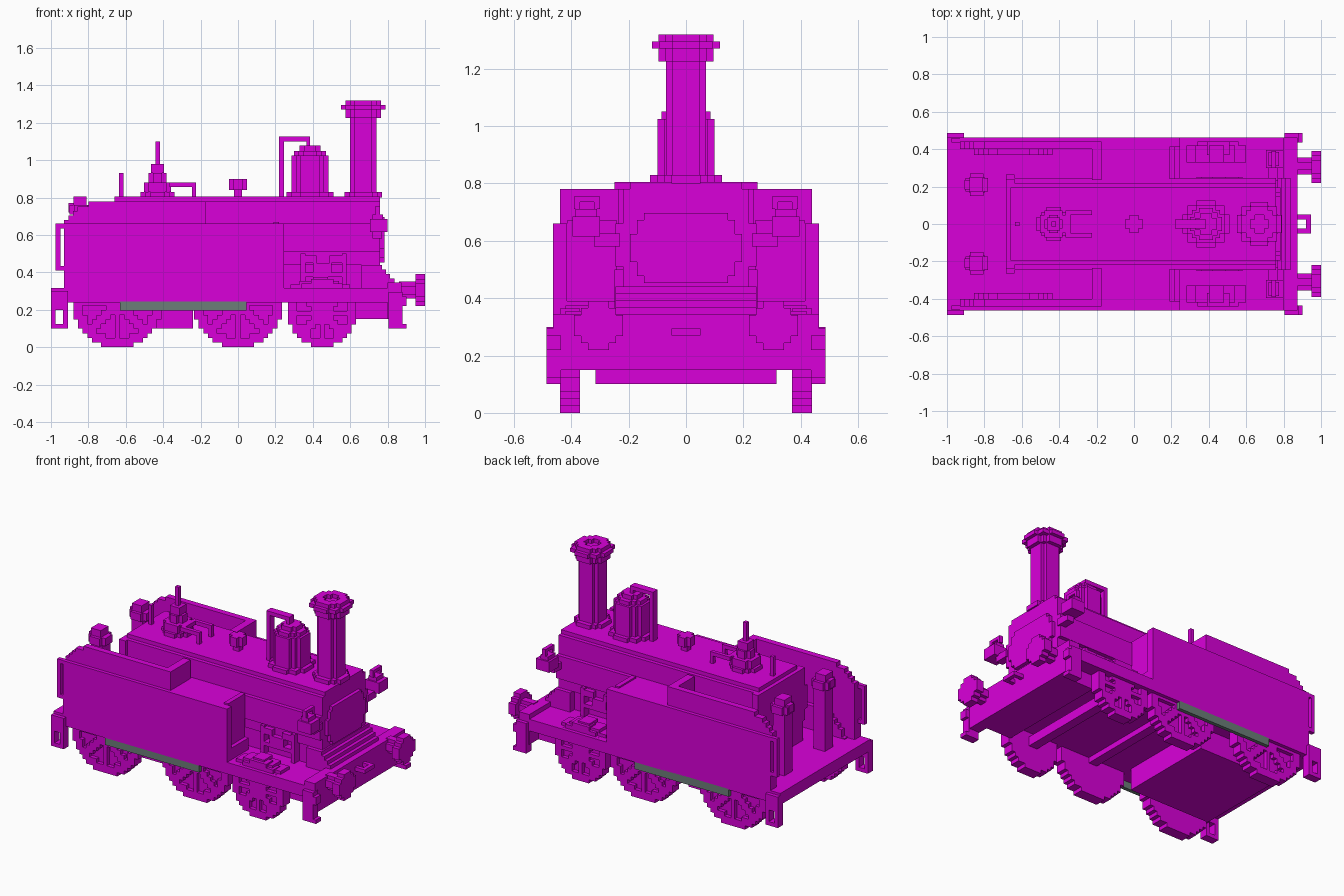
import bpy, bmesh, math

cube = bpy.data.objects.get("Cube")
if cube:
    bpy.data.objects.remove(cube, do_unlink=True)

V = 0.0244  # edge of one small block


def material(name, rgb):
    m = bpy.data.materials.new(name)
    m.use_nodes = True
    c = (*rgb, 1)
    m.diffuse_color = c
    m.node_tree.nodes["Principled BSDF"].inputs["Base Color"].default_value = c
    return m


MAGENTA = material("magenta", (0.70, 0.0, 0.70))
GREY = material("grey_green", (0.15, 0.21, 0.19))


def build(name, boxes, mat=MAGENTA):
    """One object from boxes given as (x0, x1, y0, y1, z0, z1)."""
    bm = bmesh.new()
    for x0, x1, y0, y1, z0, z1 in boxes:
        vs = bmesh.ops.create_cube(bm, size=1)["verts"]
        for v in vs:
            v.co = ((x0 + x1) / 2 + v.co.x * (x1 - x0),
                    (y0 + y1) / 2 + v.co.y * (y1 - y0),
                    (z0 + z1) / 2 + v.co.z * (z1 - z0))
    me = bpy.data.meshes.new(name)
    bm.to_mesh(me)
    bm.free()
    me.materials.append(mat)
    ob = bpy.data.objects.new(name, me)
    bpy.context.collection.objects.link(ob)
    return ob


def both(name, boxes, mat=MAGENTA):
    """Build on the +y side and mirror across y."""
    build(name + "_far", boxes, mat)
    build(name + "_near", [(a, b, -d, -c, e, f) for a, b, c, d, e, f in boxes], mat)


def blocks(axis, cu, cv, r, d0, d1, test):
    """Blocky slab: runs of cells around (cu, cv) where test(u, v) holds."""
    n = max(1, round(2 * r / V))
    s = 2 * r / n
    out = []
    for j in range(n):
        v = -r + (j + .5) * s
        start = None
        for i in range(n + 1):
            inside = i < n and test(-r + (i + .5) * s, v)
            if inside and start is None:
                start = i
            elif not inside and start is not None:
                a, b = cu - r + start * s, cu - r + i * s
                c, d = cv + v - s / 2, cv + v + s / 2
                out.append({"x": (d0, d1, a, b, c, d), "y": (a, b, d0, d1, c, d),
                            "z": (a, b, c, d, d0, d1)}[axis])
                start = None
    return out


def disc(axis, cu, cv, r, d0, d1, hole=0):
    return blocks(axis, cu, cv, r, d0, d1, lambda u, v: hole <= math.hypot(u, v) <= r)


def turned(x, y, rings):
    """Stack of blocky discs (radius, z0, z1)."""
    return [b for r, a, c in rings for b in disc("z", x, y, r, a, c)]


# Wheels: solid disc with raised rim, hub and spokes
def wheel(name, x, r):
    def raised(u, v):
        d = math.hypot(u, v)
        if d > r:
            return False
        step = math.pi / 4
        ang = math.atan2(v, u)
        off = abs(ang - round(ang / step) * step)
        return d > r - 0.05 or d < 0.06 or d * math.sin(off) < 0.018
    both(name, disc("y", x, r, r, 0.37, 0.415) + blocks("y", x, r, r, 0.415, 0.44, raised))
    build(name + "_axle", [(x - .03, x + .03, -.38, .38, r - .03, r + .03)])


wheel("rear_wheel", -0.645, 0.235)
wheel("middle_wheel", 0.0, 0.235)
wheel("front_wheel", 0.45, 0.182)
both("coupling_rod", [(-.63, .045, .44, .463, .195, .245)], GREY)

# Chassis
build("footplate", [(-1, .87, -.463, .463, .24, .315)])
build("ash_pan", [(-.82, -.24, -.315, .315, .1, .25)])
build("front_frame", [(.62, .86, -.37, .37, .15, .25)])
build("buffer_beam", [(.80, .875, -.463, .463, .15, .345)])
both("rear_step", [(-1, -.975, .435, .487, .1, .3), (-.935, -.91, .435, .487, .1, .3),
                   (-1, -.91, .435, .487, .1, .125), (-1, -.91, .435, .487, .2, .3)])
both("front_step", [(.805, .88, .435, .487, .125, .295), (.805, .9, .435, .487, .1, .125),
                    (.805, .9, .435, .487, .22, .27)])
both("buffer", disc("x", .31, .305, .045, .86, .96) + disc("x", .305, .305, .085, .95, 1.0))
build("coupling", [(.87, .945, -.05, -.025, .27, .295), (.87, .945, .025, .05, .27, .295),
                   (.92, .945, -.05, .05, .27, .295)])

# Boiler from stacked layers (half width, z0, z1)
LAYERS = [(.20, .31, .44), (.22, .44, .51), (.245, .51, .66),
          (.22, .66, .78), (.195, .78, .805)]
build("boiler", [(-.66, .76, -w, w, a, b) for w, a, b in LAYERS])
build("boiler_back_rim", [(-.685, -.64, -w - .02, w + .02, a, b) for w, a, b in LAYERS[:-1]])
build("smokebox_door", blocks("x", 0, .575, .195, .75, .782,
      lambda u, v: math.hypot(u / .2, v / .15) < 1 and abs(v) < .115))
build("smokebox_saddle", [(.66, .77 + .022 * i, -.245, .245, .31, .44 - .024 * i)
                          for i in range(5)])

# Side tanks, open bunkers and cab side walls
both("side_tank", [(-.2, .20, .24, .463, .31, .66), (-.93, .2, .415, .463, .31, .66),
                   (.19, .245, .24, .463, .31, .39), (.19, .245, .415, .463, .39, .66),
                   (.19, .22, .24, .415, .39, .67)])
both("bunker_wall", [(-.93 + V * i, -.2, .40, .44, .31 if i == 0 else .64 + V * i,
                      .68 + V * i) for i in range(4)] +
     [(-.80, -.2, .40, .44, .72, .78), (-.225, -.175, .235, .44, .6, .78)])
both("hand_rail", [(-.975, -.95, .435, .46, .41, .66), (-.975, -.92, .435, .46, .635, .66),
                   (-.975, -.92, .435, .46, .41, .435)])

# Rear lamps on posts
both("lamp_post", [(-.88, -.80, .165, .25, .31, .71)])
both("rear_lamp", disc("z", -.84, .21, .06, .71, .76) +
     [(-.88, -.81, .17, .25, .76, .805), (-.905, -.88, .185, .235, .72, .77)])

# Front lamps with handles and brackets
both("front_lamp", [(.705, .80, .30, .395, .615, .685), (.72, .775, .31, .385, .685, .71),
                    (.735, .76, .30, .32, .71, .755), (.735, .76, .37, .39, .71, .755),
                    (.735, .76, .30, .39, .735, .755), (.72, .77, .23, .32, .58, .625)])

# Stepped running board fittings and slide gear beside the boiler
both("deck_fitting", [(.28, .60, .33, .42, .31, .335), (.33, .54, .33, .42, .335, .355),
                      (.40, .48, .33, .42, .355, .375)])
both("slide_bracket", [(.335, .36, .19, .25, .31, .50), (.555, .58, .19, .25, .31, .50),
                       (.335, .58, .19, .25, .375, .40), (.40, .50, .19, .25, .40, .45),
                       (.36, .42, .19, .25, .45, .49), (.49, .555, .19, .25, .45, .49)])

# Chimney with hollow flared cap
build("chimney", turned(.67, 0, [(.10, .80, .83), (.07, .83, 1.225)]) +
      disc("z", .67, 0, .095, 1.225, 1.27) + disc("z", .67, 0, .118, 1.27, 1.295) +
      disc("z", .67, 0, .095, 1.295, 1.32, .04))

# Dome and steam pipe
build("dome", turned(.385, 0, [(.125, .80, .83), (.10, .83, 1.025), (.085, 1.025, 1.05),
                               (.055, 1.05, 1.078)]))
build("steam_pipe", [(.22, .245, -.024, .024, .80, 1.125), (.22, .385, -.024, .024, 1.10, 1.125),
                     (.365, .385, -.024, .024, 1.07, 1.125)])

# Fittings along the boiler top
build("safety_valve", turned(-.43, 0, [(.09, .80, .83), (.073, .83, .88), (.049, .88, .93),
                                       (.035, .93, .98), (.0122, .98, 1.10)]))
build("valve_levers", [(-.365, -.225, -.073, -.049, .855, .88), (-.365, -.225, .049, .073, .855, .88),
                       (-.365, -.34, -.073, .073, .855, .88), (-.245, -.225, -.073, -.049, .80, .86),
                       (-.245, -.225, .049, .073, .80, .86)])
build("filler_cap", turned(0, 0, [(.022, .80, .84), (.047, .84, .90)]))
build("regulator_rod", [(-.635, -.612, -.012, .012, .78, .93)])
